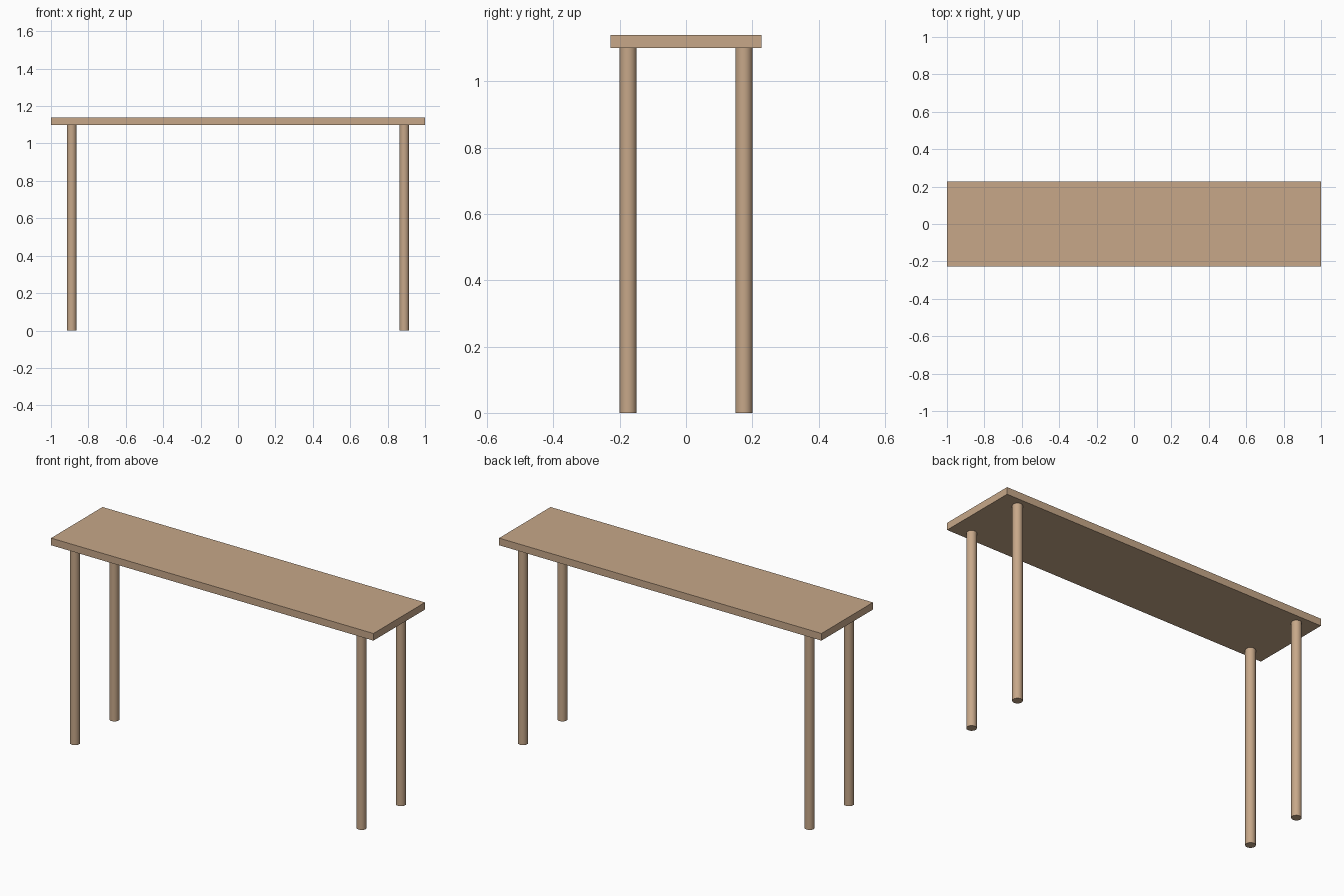
import bpy, math

if "Cube" in bpy.data.objects:
    bpy.data.objects.remove(bpy.data.objects["Cube"])

LEG_H, TOP_Z = 1.10, 1.14
LEG_R = 0.0258

wood = bpy.data.materials.new("wood")
wood.diffuse_color = (0.57, 0.39, 0.25, 1)
wood.use_nodes = True
wood.node_tree.nodes["Principled BSDF"].inputs["Base Color"].default_value = wood.diffuse_color

# Table top slab
bpy.ops.mesh.primitive_cube_add(size=1, location=(0, 0, (LEG_H + TOP_Z) / 2))
top = bpy.context.object
top.name = "table_top"
top.scale = (2.0, 0.456, TOP_Z - LEG_H)
bpy.ops.object.transform_apply(location=False, rotation=False, scale=True)
top.data.materials.append(wood)

# Four round legs
for side, sx in (("left", -1), ("right", 1)):
    for end, sy in (("front", -1), ("back", 1)):
        bpy.ops.mesh.primitive_cylinder_add(
            vertices=32, radius=LEG_R, depth=LEG_H,
            location=(sx * 0.889, sy * 0.1745, LEG_H / 2))
        leg = bpy.context.object
        leg.name = f"{end}_{side}_leg"
        leg.data.materials.append(wood)
        bpy.ops.object.shade_smooth_by_angle(angle=math.radians(30))
